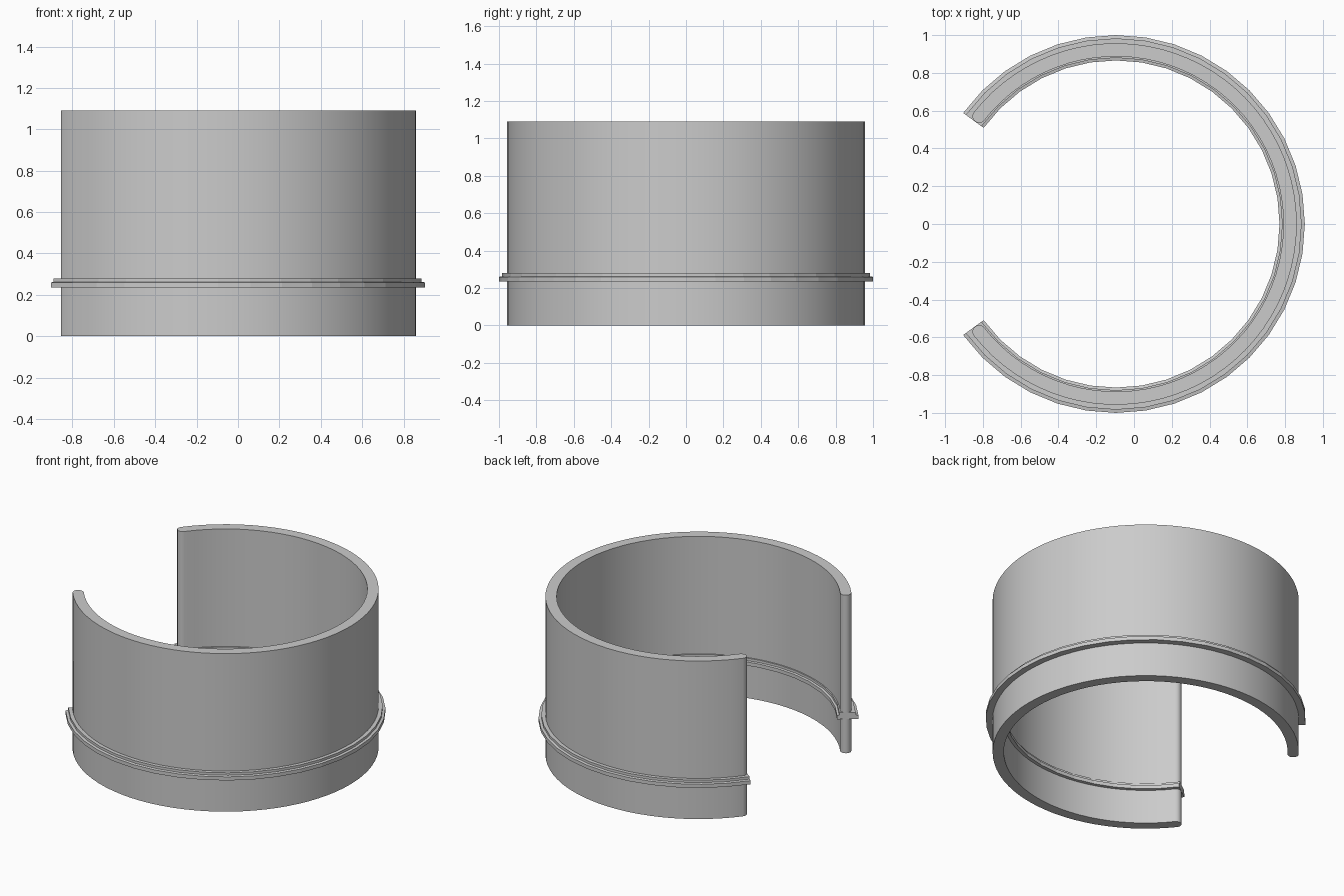
import bpy, bmesh, math

if "Cube" in bpy.data.objects:
    bpy.data.objects.remove(bpy.data.objects["Cube"])

CX = -0.0955            # arc centre; the opening faces -x
END = math.radians(144)


def make_object(name, bm):
    bmesh.ops.recalc_face_normals(bm, faces=bm.faces)
    me = bpy.data.meshes.new(name)
    bm.to_mesh(me)
    bm.free()
    ob = bpy.data.objects.new(name, me)
    bpy.context.collection.objects.link(ob)
    return ob


def smooth(ob):
    bpy.ops.object.select_all(action='DESELECT')
    ob.select_set(True)
    bpy.context.view_layer.objects.active = ob
    bpy.ops.object.shade_smooth_by_angle(angle=math.radians(30))


def arc_sweep(name, profile, segs):
    """Sweep a closed (radius, z) profile along the open arc."""
    bm = bmesh.new()
    rings = []
    for i in range(segs + 1):
        a = -END + 2 * END * i / segs
        rings.append([bm.verts.new((CX + r * math.cos(a), r * math.sin(a), z))
                      for r, z in profile])
    n = len(profile)
    for p, q in zip(rings, rings[1:]):
        for k in range(n):
            bm.faces.new((p[k], p[(k + 1) % n], q[(k + 1) % n], q[k]))
    bm.faces.new(rings[0])
    bm.faces.new(rings[-1])
    return make_object(name, bm)


def round_ended_wall(name, r_in, r_out, height, segs, cap_segs=8):
    """C-shaped plan with half-round ends, extruded upwards."""
    mid, rad = (r_in + r_out) / 2, (r_out - r_in) / 2
    stop = END - rad / mid
    angles = [-stop + 2 * stop * i / segs for i in range(segs + 1)]

    def ring_point(r, a):
        return (CX + r * math.cos(a), r * math.sin(a))

    def cap(a, start):
        x, y = ring_point(mid, a)
        return [(x + rad * math.cos(start + math.pi * k / cap_segs),
                 y + rad * math.sin(start + math.pi * k / cap_segs))
                for k in range(1, cap_segs)]

    plan = [ring_point(r_out, a) for a in angles] + cap(stop, stop)
    plan += [ring_point(r_in, a) for a in reversed(angles)]
    plan += cap(-stop, -stop + math.pi)
    bm = bmesh.new()
    base = bm.faces.new([bm.verts.new((x, y, 0)) for x, y in plan])
    top = bmesh.ops.extrude_face_region(bm, geom=[base])
    bmesh.ops.translate(bm, vec=(0, 0, height),
                        verts=[v for v in top['geom'] if isinstance(v, bmesh.types.BMVert)])
    if not base.is_valid or len([f for f in bm.faces if len(f.verts) > 4]) < 2:
        bm.faces.new([v for v in bm.verts if v.co.z == 0])
    bmesh.ops.triangulate(bm, faces=[f for f in bm.faces if len(f.verts) > 4])
    return make_object(name, bm)


# Tall curved wall
smooth(round_ended_wall("curved_wall", 0.887, 0.957, 1.09, 64))

# Stepped band wrapping the wall inside and out
arc_sweep("stepped_band", [(0.866, 0.235), (1.0, 0.235), (1.0, 0.26), (0.983, 0.263),
                           (0.983, 0.28), (0.88, 0.28), (0.88, 0.263), (0.866, 0.26)], 32)
